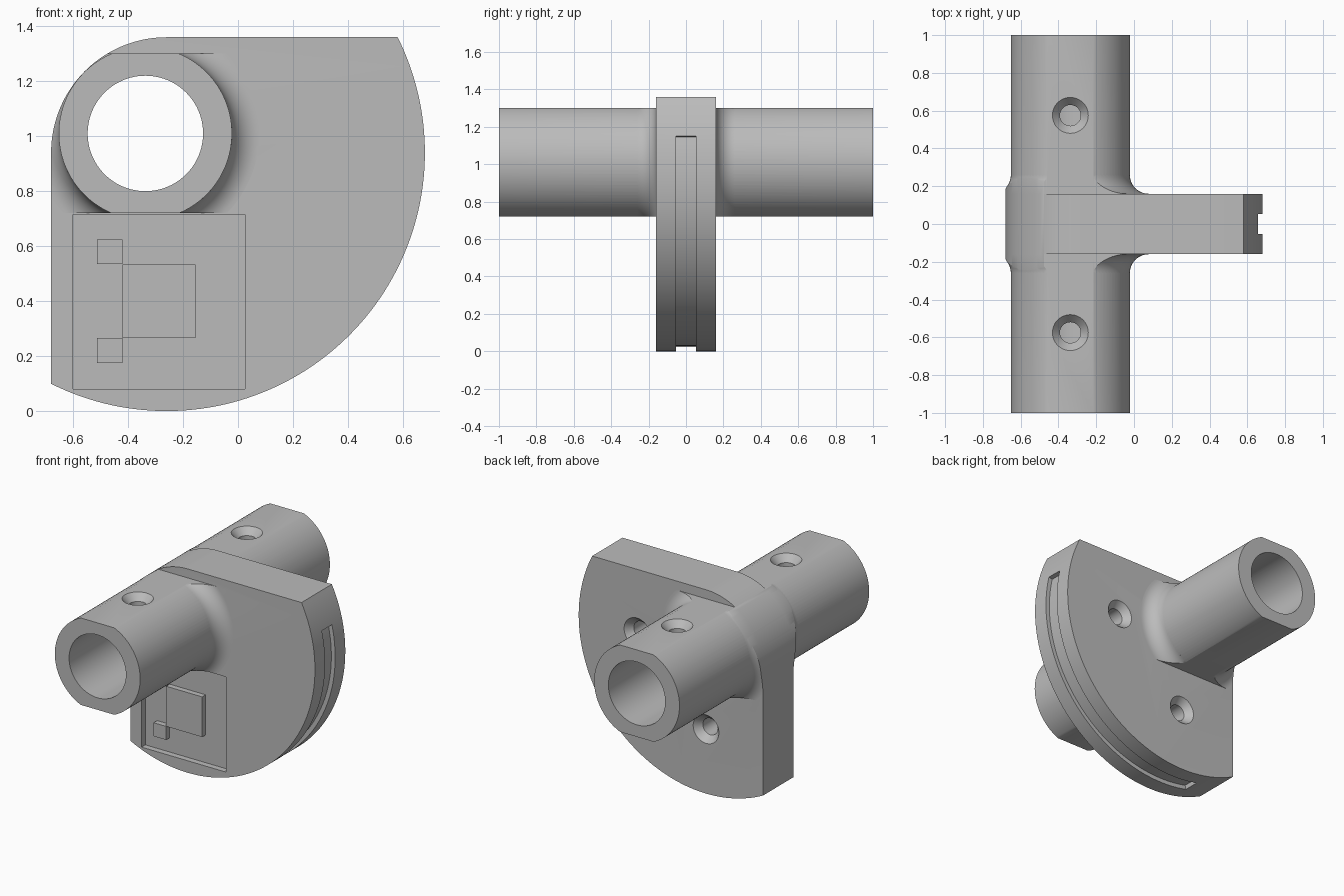
import bpy, bmesh
from math import sin, cos, pi, radians, sqrt, asin
from mathutils import Matrix

if "Cube" in bpy.data.objects:
    bpy.data.objects.remove(bpy.data.objects["Cube"], do_unlink=True)

grey = bpy.data.materials.new("plain grey")
grey.use_nodes = True
colour = (0.5, 0.5, 0.5, 1)
grey.diffuse_color = colour
grey.node_tree.nodes["Principled BSDF"].inputs["Base Color"].default_value = colour

HALF = 0.16                      # half thickness of the plate
PX, PZ, PR = -0.26, 0.94, 0.94   # centre and radius of the plate's big arc
TX, TZ, TR = -0.337, 1.01, 0.315  # axis and radius of the tube
FLAT = 0.29                      # height of the tube's flats from its axis
FILLET = 0.1


def make(name, bm, matrix=Matrix()):
    bmesh.ops.recalc_face_normals(bm, faces=bm.faces)
    mesh = bpy.data.meshes.new(name)
    bm.to_mesh(mesh)
    bm.free()
    mesh.transform(matrix)
    mesh.materials.append(grey)
    ob = bpy.data.objects.new(name, mesh)
    bpy.context.collection.objects.link(ob)
    return ob


def prism(name, outline, y0, y1):
    """Extrude an x-z outline along y."""
    bm = bmesh.new()
    ends = [[bm.verts.new((x, y, z)) for x, z in outline] for y in (y0, y1)]
    bridge(bm, ends)
    return make(name, bm)


def lathe(name, profile, matrix, n=96):
    """Spin (radius, height) points about z, then place the solid."""
    bm = bmesh.new()
    rings = [[bm.verts.new((r * cos(2 * pi * i / n), r * sin(2 * pi * i / n), h))
              for i in range(n)] for r, h in profile]
    bridge(bm, rings)
    return make(name, bm, matrix)


def bridge(bm, rings):
    for a, b in zip(rings, rings[1:]):
        for i in range(len(a)):
            j = (i + 1) % len(a)
            bm.faces.new((a[i], a[j], b[j], b[i]))
    bm.faces.new(rings[0])
    bm.faces.new(rings[-1])


def arc(cx, cz, r, a0, a1, n=48):
    angles = [radians(a0 + (a1 - a0) * i / n) for i in range(n + 1)]
    return [(cx + r * cos(a), cz + r * sin(a)) for a in angles]


def rect(x0, z0, x1, z1):
    return [(x0, z0), (x1, z0), (x1, z1), (x0, z1)]


def boolean(target, other, operation):
    """Apply a boolean and discard the helper."""
    mod = target.modifiers.new(operation, "BOOLEAN")
    mod.operation, mod.object, mod.solver = operation, other, "EXACT"
    graph = bpy.context.evaluated_depsgraph_get()
    mesh = bpy.data.meshes.new_from_object(target.evaluated_get(graph))
    target.modifiers.clear()
    target.data = mesh
    bpy.data.objects.remove(other, do_unlink=True)


along_y = Matrix.Translation((TX, 0, TZ)) @ Matrix.Rotation(pi / 2, 4, "X")

# Plate: large arc below, small rounded corner at upper left
outline = arc(PX, PZ, PR, -116.565, 26.565, 80) + arc(PX, PZ, 0.42, 90, 180, 32)
body = prism("tube_bracket", outline, -HALF, HALF)

# Flared collar where the tube meets the plate, trimmed to outline and flats
side = [(TR + FILLET - sqrt(max(0, FILLET ** 2 - (FILLET - t) ** 2)), HALF + t)
        for t in [FILLET * (1 - cos(pi / 2 * i / 12)) for i in range(13)]]
profile = [(r, -h) for r, h in reversed(side)] + side
collar = lathe("collar", profile, along_y)
boolean(collar, prism("trim", outline, -0.4, 0.4), "INTERSECT")
boolean(collar, prism("trim", rect(-1, TZ - FLAT, 1, TZ + FLAT), -0.5, 0.5), "INTERSECT")
boolean(body, collar, "UNION")

# Tube with flats on top and bottom
a = asin(FLAT / TR) * 180 / pi
section = arc(TX, TZ, TR, -a, a) + arc(TX, TZ, TR, 180 - a, 180 + a)
boolean(body, prism("tube", section, -1, 1), "UNION")

# Bore through the tube
boolean(body, lathe("bore", [(0.21, -1.1), (0.21, 1.1)], along_y), "DIFFERENCE")

# Groove around the rim
groove = arc(PX, PZ, 0.912, -103, 13, 64) + arc(PX, PZ, 1.05, 13, -103, 64)
boolean(body, prism("groove", groove, -0.053, 0.053), "DIFFERENCE")

# Countersunk screw holes: two in the tube top, two in the plate back
screw = [(0.055, -0.2), (0.055, -0.045), (0.095, 0), (0.095, 0.05)]
places = [Matrix.Translation((TX, y, TZ + FLAT)) for y in (-0.575, 0.575)]
places += [Matrix.Translation((x, HALF, z)) @ Matrix.Rotation(-pi / 2, 4, "X")
           for x, z in ((PX + 0.51, PZ), (PX, PZ - 0.51))]
for place in places:
    boolean(body, lathe("screw_hole", screw, place, 48), "DIFFERENCE")

# Shallow front pocket with a raised key inside
pocket = prism("pocket", rect(-0.6, 0.08, 0.025, 0.715), -0.3, -HALF + 0.04)
boolean(body, pocket, "DIFFERENCE")
key = [(-0.42, 0.265), (-0.155, 0.265), (-0.155, 0.533), (-0.42, 0.533)]
prism("pocket_key", key, -HALF + 0.003, -HALF + 0.045)
for label, z in (("lower", 0.175), ("upper", 0.535)):
    prism(label + "_key_tab", rect(-0.513, z, -0.42, z + 0.09),
          -HALF + 0.003, -HALF + 0.045)

# Smooth curved walls, crisp edges
bpy.ops.object.select_all(action="DESELECT")
body.select_set(True)
bpy.context.view_layer.objects.active = body
bpy.ops.object.shade_smooth_by_angle(angle=radians(25))
